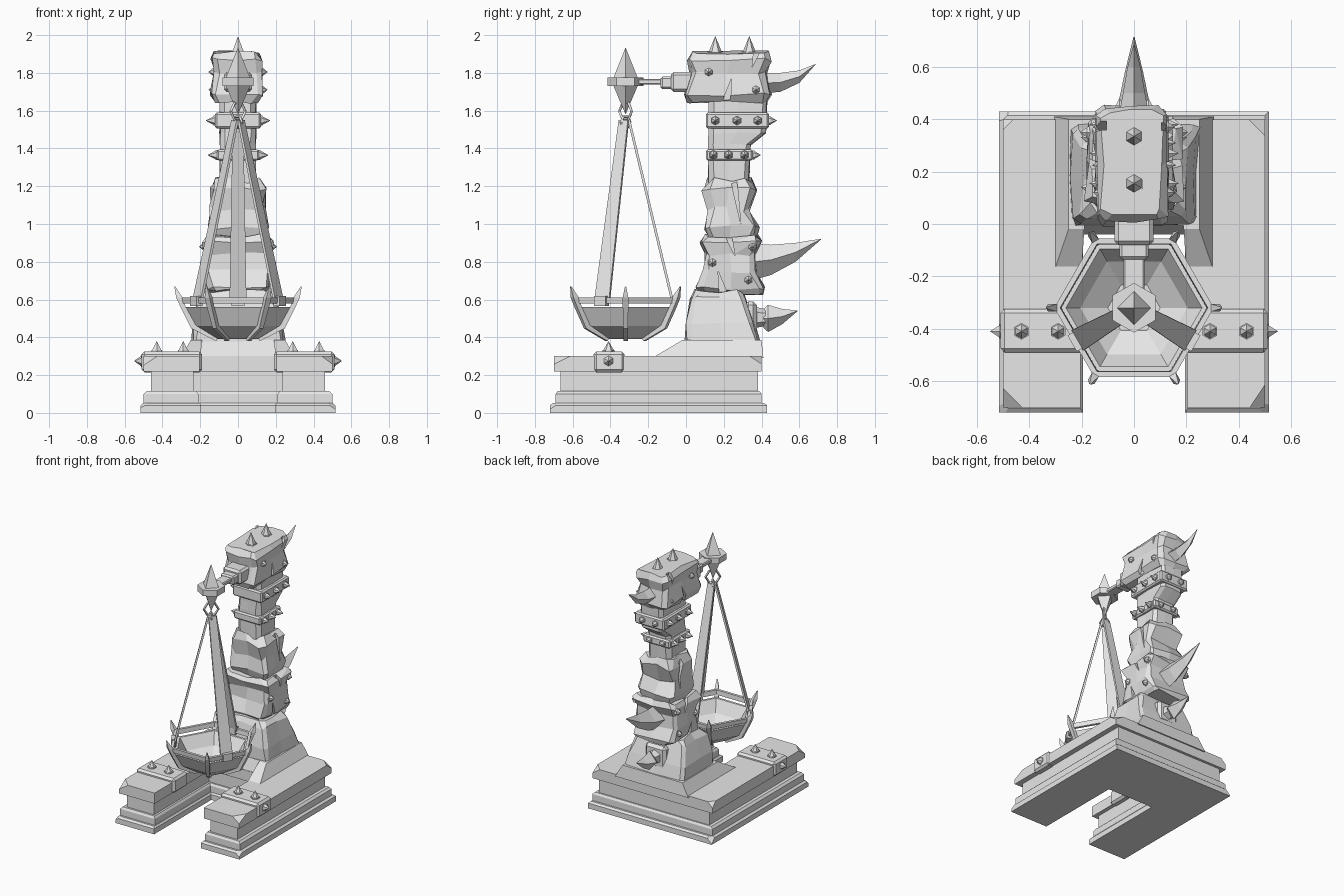
import bpy, bmesh, math, random
from mathutils import Vector, Matrix

random.seed(4)
if "Cube" in bpy.data.objects:
    bpy.data.objects.remove(bpy.data.objects["Cube"])

stone = bpy.data.materials.new("stone_grey")
stone.use_nodes = True
stone.diffuse_color = (0.8, 0.8, 0.8, 1)
stone.node_tree.nodes["Principled BSDF"].inputs["Base Color"].default_value = (0.8, 0.8, 0.8, 1)


def finish(name, bm):
    bmesh.ops.recalc_face_normals(bm, faces=bm.faces)
    mesh = bpy.data.meshes.new(name)
    bm.to_mesh(mesh)
    bm.free()
    mesh.materials.append(stone)
    obj = bpy.data.objects.new(name, mesh)
    bpy.context.collection.objects.link(obj)
    return obj


def loft(name, rings, wrap=False, chips=()):
    """Skin a stack of equal point rings; chips are (point, normal) planes that cut corners off."""
    bm = bmesh.new()
    loops = [[bm.verts.new(p) for p in ring] for ring in rings]
    pairs = list(zip(loops, loops[1:]))
    if wrap:
        pairs.append((loops[-1], loops[0]))
    else:
        bm.faces.new(loops[0])
        bm.faces.new(loops[-1])
    for a, b in pairs:
        for i in range(len(a)):
            j = (i + 1) % len(a)
            bm.faces.new((a[i], a[j], b[j], b[i]))
    for point, normal in chips:
        cut = bmesh.ops.bisect_plane(bm, geom=bm.verts[:] + bm.edges[:] + bm.faces[:],
                                     plane_co=point, plane_no=normal, clear_outer=True)
        edges = [e for e in cut["geom_cut"] if isinstance(e, bmesh.types.BMEdge)]
        if edges:
            bmesh.ops.contextual_create(bm, geom=edges)
    return finish(name, bm)


def box(name, x0, x1, y0, y1, z0, z1, bevel=0.008):
    bm = bmesh.new()
    size = Matrix.Diagonal((x1 - x0, y1 - y0, z1 - z0, 1))
    mid = Matrix.Translation(((x0 + x1) / 2, (y0 + y1) / 2, (z0 + z1) / 2))
    bmesh.ops.create_cube(bm, size=1, matrix=mid @ size)
    if bevel:
        bmesh.ops.bevel(bm, geom=bm.edges[:], offset=bevel, segments=1, affect='EDGES')
    return finish(name, bm)


def cone(name, base, direction, r1, r2, length, sides=6):
    bm = bmesh.new()
    d = Vector(direction).normalized()
    spot = Matrix.Translation(Vector(base) + d * length / 2) @ d.to_track_quat('Z', 'Y').to_matrix().to_4x4()
    bmesh.ops.create_cone(bm, cap_ends=True, segments=sides, radius1=r1, radius2=r2, depth=length, matrix=spot)
    return finish(name, bm)


def stud(name, base, direction, r, length):
    """Faceted spike sitting on a short collar."""
    d = Vector(direction).normalized()
    start = Vector(base) - d * 0.012
    cone(name + "_collar", start, d, r, r, 0.02)
    cone(name, start + d * 0.02, d, r * 0.85, 0, length - 0.008)


def rock(name, levels, rough=0.012, cx=0.0):
    """Rough block: chamfered rectangles (z, y0, y1, half width) stacked in z."""
    rings = []
    for z, y0, y1, hx in levels:
        c = 0.025
        pts = [(-hx + c, y0), (0, y0), (hx - c, y0), (hx, y0 + c), (hx, (y0 + y1) / 2), (hx, y1 - c),
               (hx - c, y1), (0, y1), (-hx + c, y1), (-hx, y1 - c), (-hx, (y0 + y1) / 2), (-hx, y0 + c)]
        wob = lambda: random.uniform(-rough, rough)
        rings.append([(cx + x + wob(), y + wob(), z + wob()) for x, y in pts])
    return loft(name, rings)


def notch(obj, x, y, z, w, h, lean):
    """Cut a tapering crack into a block's side."""
    d = 0.035
    ring = lambda s, q: [(x + s * d, y - q, z), (x + s * d, y + q, z), (x + s * d, y + lean, z + h)]
    cutter = loft("crack_cutter", [ring(-1, w), ring(1, w)])
    mod = obj.modifiers.new("crack", 'BOOLEAN')
    mod.operation, mod.solver, mod.object = 'DIFFERENCE', 'EXACT', cutter
    dg = bpy.context.evaluated_depsgraph_get()
    mesh = bpy.data.meshes.new_from_object(obj.evaluated_get(dg))
    obj.modifiers.clear()
    obj.data = mesh
    bpy.data.objects.remove(cutter)


def blade(name, origin, angle, stations, diamond=False):
    """Sweep in a vertical plane: stations are (out, z, d_out, d_z, half width)."""
    u = Vector((math.cos(angle), math.sin(angle), 0))
    t = Vector((-u.y, u.x, 0))
    up = Vector((0, 0, 1))
    rings = []
    for r, z, dr, dz, w in stations:
        c, o, s = Vector(origin) + u * r + up * z, u * dr + up * dz, t * w
        rings.append([c + o, c + s, c - o, c - s] if diamond else
                     [c + o + s, c - o + s, c - o - s, c + o - s])
    return loft(name, rings)


def u_ring(z, hx, front, back, slot, slot_y):
    return [(-hx, front, z), (-slot, front, z), (-slot, slot_y, z), (slot, slot_y, z),
            (slot, front, z), (hx, front, z), (hx, back, z), (-hx, back, z)]


# Stepped U-shaped base
foot_chips = [((0.49, -0.70, 0.05), (1, -1, 1.5)), ((-0.50, 0.41, 0.04), (-1, 1, 1)), ((-0.5, -0.71, 0.04), (-1, -1, 2))]
cap_chips = [((0.47, -0.68, 0.29), (1.5, -1, 2)), ((-0.47, -0.68, 0.285), (-1, -1, 1.5)),
             ((0.48, 0.38, 0.285), (1, 1, 1.5)), ((-0.49, 0.39, 0.28), (-1, 1, 1))]
loft("base_foot", [u_ring(0, 0.515, -0.72, 0.43, 0.195, -0.04), u_ring(0.04, 0.515, -0.72, 0.43, 0.195, -0.04),
                   u_ring(0.052, 0.50, -0.705, 0.415, 0.205, -0.03)], chips=foot_chips)
loft("base_step", [u_ring(0.05, 0.50, -0.69, 0.40, 0.21, -0.03), u_ring(0.10, 0.50, -0.69, 0.40, 0.21, -0.03),
                   u_ring(0.115, 0.485, -0.68, 0.39, 0.22, -0.02)])
loft("base_wall", [u_ring(0.11, 0.46, -0.665, 0.38, 0.235, -0.01), u_ring(0.23, 0.46, -0.665, 0.38, 0.235, -0.01)])
loft("base_cap", [u_ring(0.22, 0.50, -0.70, 0.40, 0.205, -0.04), u_ring(0.30, 0.50, -0.70, 0.40, 0.205, -0.04)],
     chips=cap_chips)
loft("platform", [u_ring(0.29, 0.305, -0.18, 0.41, 0.20, -0.04), u_ring(0.385, 0.25, -0.02, 0.40, 0.19, -0.005)])

# Spiked straps over the base legs
for s, side in ((1, "left"), (-1, "right")):
    box(side + "_base_band", min(s * 0.19, s * 0.51), max(s * 0.19, s * 0.51), -0.49, -0.325, 0.215, 0.325, 0.015)
    for x in (0.29, 0.43):
        stud(side + "_band_spike", (s * x, -0.41, 0.325), (0, 0, 1), 0.032, 0.055)
    stud(side + "_band_side_spike", (s * 0.505, -0.41, 0.275), (s, 0, 0), 0.032, 0.045)

# Rough stone column
rock("pedestal", [(0.37, 0.0, 0.39, 0.245), (0.48, 0.0, 0.36, 0.235), (0.61, 0.02, 0.32, 0.20),
                  (0.645, 0.05, 0.30, 0.17)], 0.01)
lower = rock("lower_block", [(0.635, 0.07, 0.40, 0.13), (0.66, 0.06, 0.41, 0.165), (0.75, 0.10, 0.37, 0.175),
                             (0.84, 0.10, 0.37, 0.17), (0.90, 0.07, 0.40, 0.18), (0.935, 0.09, 0.38, 0.15)])
middle = rock("middle_block", [(0.91, 0.12, 0.36, 0.13), (0.98, 0.09, 0.38, 0.155), (1.08, 0.12, 0.33, 0.14),
                               (1.19, 0.09, 0.37, 0.14), (1.235, 0.12, 0.35, 0.11)], 0.014)
rock("shaft", [(1.2, 0.12, 0.33, 0.092), (1.42, 0.12, 0.34, 0.092), (1.48, 0.12, 0.42, 0.095),
               (1.66, 0.12, 0.43, 0.095)], 0.005)
head = rock("head_block", [(1.645, 0.01, 0.43, 0.11), (1.69, -0.01, 0.45, 0.13), (1.80, 0.03, 0.42, 0.125),
                           (1.87, 0.01, 0.445, 0.135), (1.91, 0.03, 0.43, 0.11)], 0.012, -0.008)
for s in (1, -1):
    notch(head, s * 0.14, 0.21, 1.63, 0.025, 0.14, 0.03)
    notch(head, s * 0.14, 0.38, 1.93, 0.02, -0.10, -0.03)
    notch(middle, s * 0.155, 0.25, 1.25, 0.018, -0.25, 0.04)
    notch(lower, s * 0.18, 0.20, 0.62, 0.025, 0.13, -0.03)
    notch(lower, s * 0.18, 0.22, 0.95, 0.02, -0.12, 0.04)

# Spiked bands round the shaft
for z0, z1, hx, y1, ys in ((1.335, 1.395, 0.112, 0.355, (0.145, 0.225, 0.31)),
                           (1.505, 1.59, 0.122, 0.44, (0.155, 0.27, 0.38))):
    box("shaft_band", -hx, hx, 0.105, y1, z0, z1, 0.01)
    z = (z0 + z1) / 2
    for s in (1, -1):
        for y in ys:
            stud("band_side_stud", (s * hx, y, z), (s, 0, 0), 0.026, 0.05)
        stud("band_back_stud", (s * 0.055, y1, z), (0, 1, 0), 0.024, 0.042)

# Studs on the blocks
for s in (1, -1):
    for y, z, x in ((0.12, 1.805, 0.122), (0.37, 1.71, 0.122), (0.35, 0.88, 0.172),
                    (0.14, 0.795, 0.168), (0.33, 0.705, 0.168)):
        stud("block_stud", (s * x, y, z), (s, 0, 0), 0.026, 0.035)
for y in (0.155, 0.335):
    stud("head_spike", (0, y, 1.905), (0, 0, 1), 0.04, 0.09)

# Curved horns on the back
BACK = math.pi / 2
blade("upper_horn", (0, 0, 0), BACK, [(0.40, 1.745, 0, 0.055, 0.06), (0.50, 1.75, 0, 0.05, 0.042),
                                      (0.60, 1.78, 0, 0.033, 0.025), (0.685, 1.845, 0, 0.002, 0.002)], True)
blade("lower_horn", (0, 0, 0), BACK, [(0.36, 0.80, 0, 0.095, 0.08), (0.45, 0.81, 0, 0.08, 0.062),
                                      (0.58, 0.85, 0, 0.05, 0.035), (0.715, 0.92, 0, 0.002, 0.002)], True)
box("tail_plate", -0.085, 0.085, 0.31, 0.375, 0.42, 0.59, 0.02)
cone("tail_collar", (0, 0.37, 0.505), (0, 1, 0), 0.055, 0.045, 0.05)
blade("tail_horn", (0, 0, 0), BACK, [(0.41, 0.50, 0, 0.05, 0.045), (0.435, 0.50, 0, 0.072, 0.06),
                                     (0.51, 0.51, 0, 0.04, 0.035), (0.59, 0.54, 0, 0.002, 0.002)], True)

# Arm reaching forward
box("arm_root", -0.075, 0.075, -0.08, 0.06, 1.70, 1.805, 0.015)
box("arm_sleeve", -0.055, 0.055, -0.135, -0.07, 1.715, 1.78, 0.01)
box("arm_bar", -0.04, 0.04, -0.30, -0.12, 1.738, 1.768, 0.006)

# Hanging pendant and links
Y = -0.32
cone("pendant_collar", (0, Y, 1.73), (0, 0, 1), 0.095, 0.095, 0.045)
cone("pendant_top", (0, Y, 1.765), (0, 0, 1), 0.068, 0, 0.17, 4)
cone("pendant_bottom", (0, Y, 1.74), (0, 0, -1), 0.068, 0, 0.16, 4)
for name, z, r, turn in (("upper_link", 1.597, 0.05, 40), ("lower_link", 1.54, 0.032, 130)):
    bpy.ops.mesh.primitive_torus_add(major_segments=6, minor_segments=4, major_radius=r, minor_radius=0.009,
                                     location=(0, Y, z), rotation=(math.pi / 2, 0, math.radians(turn)))
    bpy.context.object.name = name
    bpy.context.object.data.materials.append(stone)

# Three flat hangers with clamps
for deg in (90, 210, 330):
    a = math.radians(deg)
    blade("hanger", (0, Y, 0), a, [(0.018, 1.55, 0.007, 0, 0.028), (0.25, 0.585, 0.007, 0, 0.045)])
    blade("hanger_clamp", (0, Y, 0), a, [(0.255, 0.565, 0.018, 0, 0.035), (0.255, 0.62, 0.018, 0, 0.035)])


# Hexagonal pan, rim and ribs
def hexagon(r, z):
    return [(r * math.cos(k * math.pi / 3), Y + r * math.sin(k * math.pi / 3), z) for k in range(6)]


loft("pan", [hexagon(r, z) for r, z in ((0.11, 0.39), (0.225, 0.46), (0.28, 0.56), (0.26, 0.56),
                                        (0.205, 0.475), (0.10, 0.41))])
loft("pan_rim", [hexagon(r, z) for r, z in ((0.30, 0.578), (0.305, 0.612), (0.282, 0.612), (0.278, 0.578))], wrap=True)
for k in range(6):
    blade("pan_rib", (0, Y, 0), k * math.pi / 3,
          [(0.11, 0.39, 0.006, -0.01, 0.012), (0.235, 0.455, 0.012, -0.008, 0.012), (0.29, 0.56, 0.014, 0, 0.015),
           (0.31, 0.61, 0.017, 0, 0.015), (0.335, 0.67, 0.002, 0, 0.003)])
